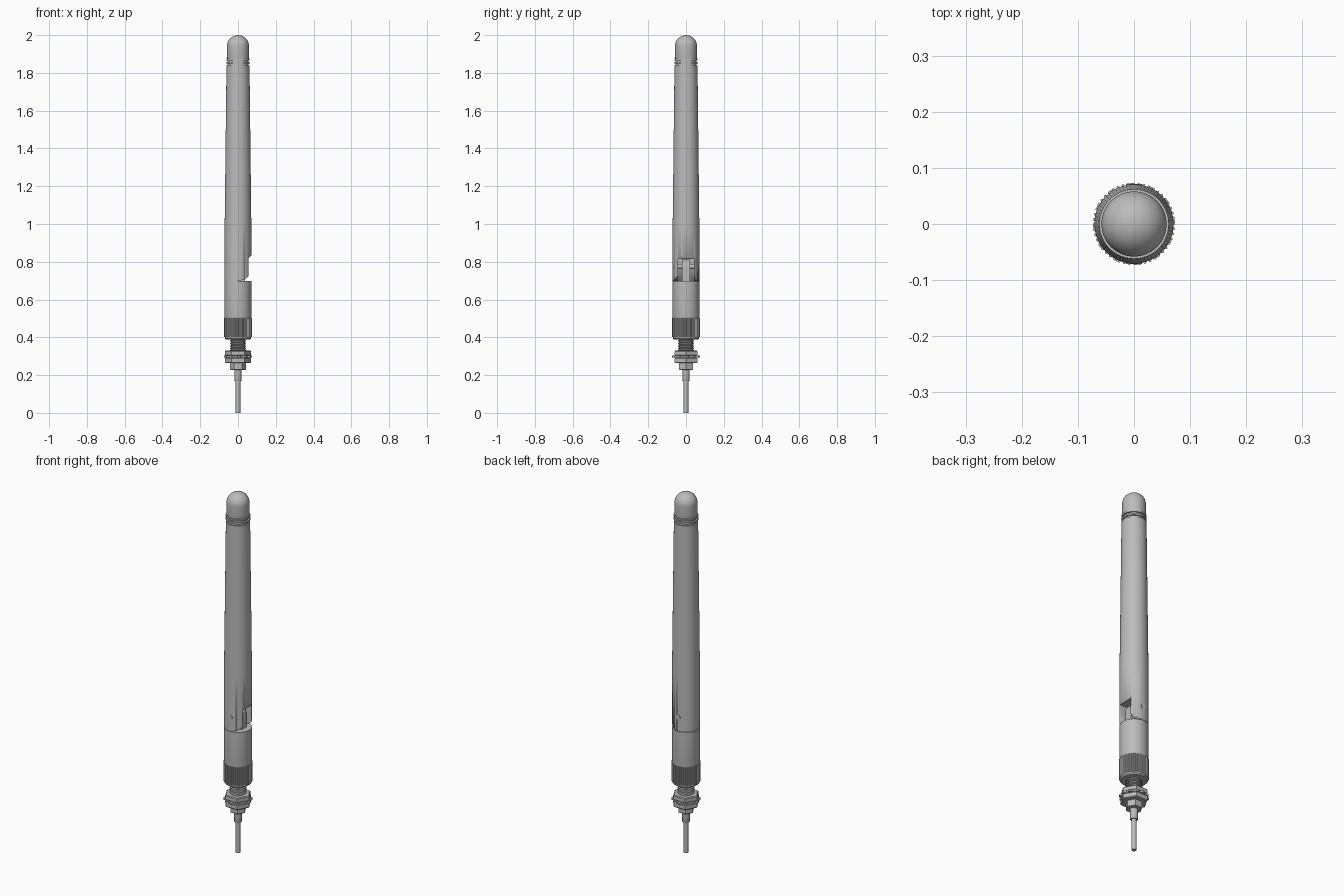
import bpy, bmesh, math

old = bpy.data.objects.get("Cube")
if old:
    bpy.data.objects.remove(old, do_unlink=True)

grey = bpy.data.materials.new("plain grey")
grey.use_nodes = True
tone = (0.5, 0.5, 0.5, 1)
grey.diffuse_color = tone
grey.node_tree.nodes["Principled BSDF"].inputs["Base Color"].default_value = tone


def finish(bm, name, smooth=True):
    """Turn a bmesh into a named, shaded object."""
    bmesh.ops.recalc_face_normals(bm, faces=bm.faces[:])
    mesh = bpy.data.meshes.new(name)
    bm.to_mesh(mesh)
    bm.free()
    mesh.materials.append(grey)
    obj = bpy.data.objects.new(name, mesh)
    bpy.context.collection.objects.link(obj)
    if smooth:
        bpy.ops.object.select_all(action="DESELECT")
        obj.select_set(True)
        bpy.context.view_layer.objects.active = obj
        bpy.ops.object.shade_smooth_by_angle(angle=math.radians(30))
    return obj


def lathe(name, profile, sides=64, wobble=None, smooth=True, turn=0.0):
    """Revolve (radius, z) points about z; wobble scales radius by side."""
    bm = bmesh.new()
    rings = []
    for r, z in profile:
        ring = []
        for i in range(sides):
            a = math.tau * i / sides + turn
            k = r * (wobble(i) if wobble else 1)
            ring.append(bm.verts.new((k * math.cos(a), k * math.sin(a), z)))
        rings.append(ring)
    for low, high in zip(rings, rings[1:]):
        for i in range(sides):
            j = (i + 1) % sides
            bm.faces.new((low[i], low[j], high[j], high[i]))
    bm.faces.new(rings[0])
    bm.faces.new(rings[-1])
    return finish(bm, name, smooth)


def slab(name, outline, half):
    """Extrude an (x, z) outline from y = -half to y = half."""
    bm = bmesh.new()
    face = bm.faces.new([bm.verts.new((x, -half, z)) for x, z in outline])
    grown = bmesh.ops.extrude_face_region(bm, geom=[face])
    for v in grown["geom"]:
        if isinstance(v, bmesh.types.BMVert):
            v.co.y = half
    return finish(bm, name)


def cut(target, cutter):
    mod = target.modifiers.new(cutter.name, "BOOLEAN")
    mod.operation = "DIFFERENCE"
    mod.solver = "EXACT"
    mod.object = cutter
    cutter.hide_render = True
    cutter.hide_set(True)


def arc(r, start, end, steps, z):
    """Points on an arc in the xz plane, in degrees."""
    angles = [math.radians(start + (end - start) * i / steps) for i in range(steps + 1)]
    return [(r * math.cos(a), z + r * math.sin(a)) for a in angles]


PIN = 0.775   # hinge height

# Rounded cap
lathe("cap", [(0.056, 1.87), (0.058, 1.885), (0.058, 1.942)]
      + [(max(r, 0.0005), z) for r, z in arc(0.058, 5, 90, 14, 1.942)])

# Grooved rings under the cap
neck = [(0.055, 1.835)]
for z in (1.848, 1.866):
    neck += [(0.055, z), (0.062, z), (0.062, z + 0.009), (0.055, z + 0.009)]
lathe("neck_rings", neck + [(0.055, 1.885)])

# Tapered mast with forked hinge end
mast = lathe("mast", [(0.0705, 0.699), (0.0705, 1.0), (0.061, 1.838)])
cut(mast, slab("hinge_slot", [(-0.04, 0.65), (-0.04, 0.815), (0.053, 0.815),
                              (0.08, 0.842), (0.08, 0.65)], 0.042))
cut(mast, slab("fork_rounding", arc(0.0755, -90, -5, 14, PIN)
               + [(0.1, PIN - 0.007), (0.1, 0.65), (0, 0.65)], 0.1))

# Swivel base, hinge tongue and pin
lathe("swivel_base", [(0.069, 0.49), (0.0705, 0.5), (0.0705, 0.697)])
slab("hinge_tongue", [(-0.036, 0.69), (0.036, 0.69)] + arc(0.036, 0, 180, 16, PIN), 0.021)
pin = lathe("hinge_pin", [(0.014, -0.0715), (0.014, 0.0715)], 24)
pin.rotation_euler.x = math.pi / 2
pin.location.z = PIN

# Knurled grip: alternating ridges and grooves
lathe("knurled_grip", [(0.0735, 0.402), (0.0735, 0.503)], 192,
      lambda i: 1 if i % 4 < 2 else 0.955, False)
lathe("grip_collar", [(0.064, 0.388), (0.070, 0.394), (0.070, 0.404)])

# Threaded stud
thread = [(0.036, 0.26)]
for i in range(8):
    z = 0.329 + i * 0.0085
    thread += [(0.036, z), (0.042, z + 0.003), (0.042, z + 0.005), (0.036, z + 0.008)]
lathe("threaded_stud", thread, 40)

# Nuts with a toothed washer between them
def hex_nut(name, r, z0, z1, bevel=0.004):
    lathe(name, [(r - bevel, z0), (r, z0 + bevel), (r, z1 - bevel), (r - bevel, z1)],
          6, smooth=False)


hex_nut("upper_nut", 0.069, 0.302, 0.330)
lathe("toothed_washer", [(0.073, 0.292), (0.073, 0.303)], 48,
      lambda i: 1 if i % 4 < 2 else 0.86, False)
hex_nut("lower_nut", 0.069, 0.264, 0.293)
hex_nut("cable_nut", 0.042, 0.228, 0.265, 0.002)

# Cable sleeve and cable
lathe("cable_sleeve", [(0.018, 0.17), (0.019, 0.172), (0.019, 0.23)], 32)
lathe("cable", [(0.0125, 0), (0.0125, 0.18)], 32)
